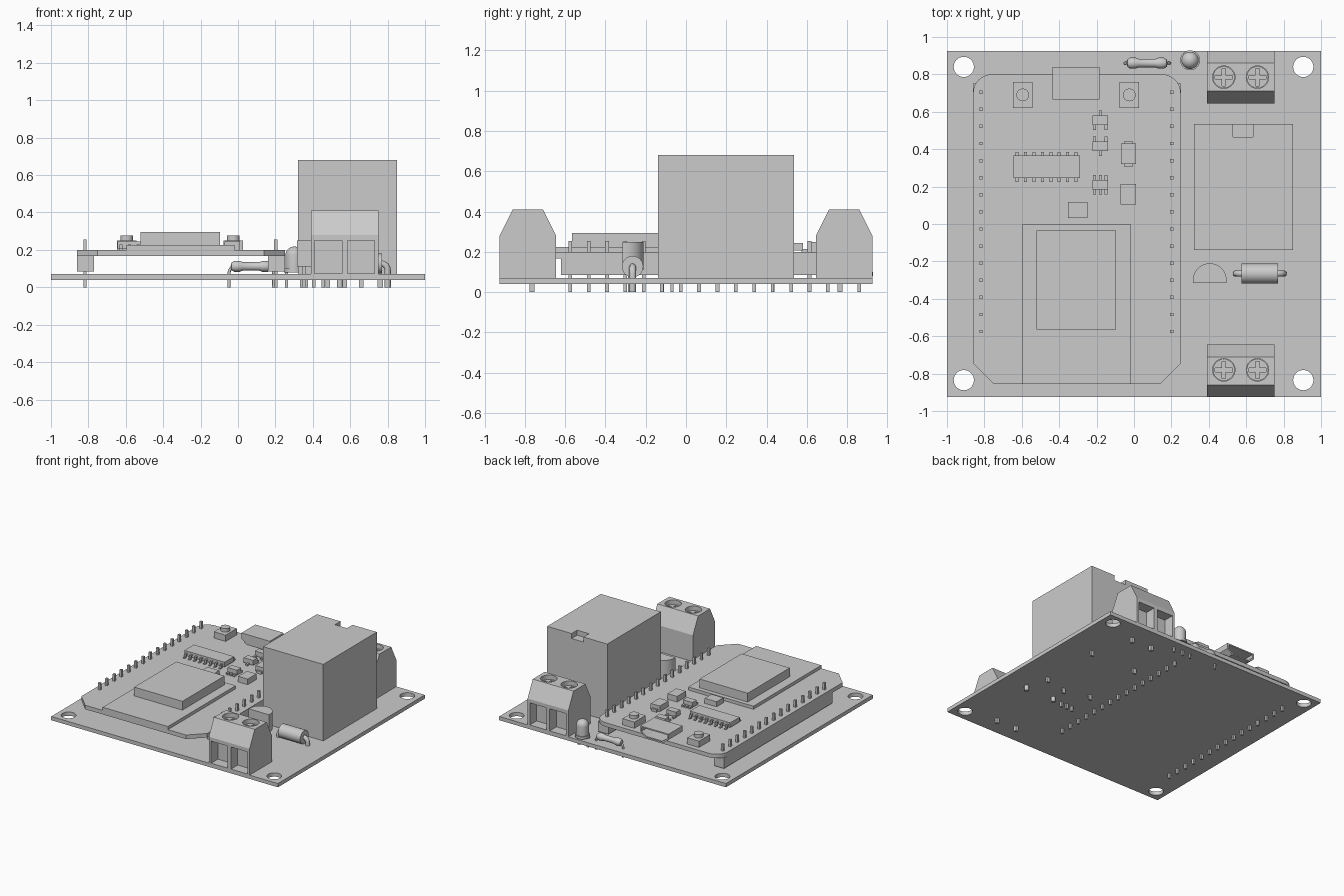
import bpy, bmesh, math
from mathutils import Vector, Matrix

cube = bpy.data.objects.get("Cube")
if cube:
    bpy.data.objects.remove(cube, do_unlink=True)

grey = bpy.data.materials.new("light_grey")
grey.use_nodes = True
tone = (0.6, 0.6, 0.6, 1)
grey.diffuse_color = tone
grey.node_tree.nodes["Principled BSDF"].inputs["Base Color"].default_value = tone

BOARD = 0.07    # top of the base board
UPPER = 0.20    # top of the raised board


def finish(name, bm, smooth=False):
    bmesh.ops.recalc_face_normals(bm, faces=bm.faces)
    mesh = bpy.data.meshes.new(name)
    bm.to_mesh(mesh)
    bm.free()
    mesh.materials.append(grey)
    ob = bpy.data.objects.new(name, mesh)
    bpy.context.collection.objects.link(ob)
    bpy.ops.object.select_all(action='DESELECT')
    ob.select_set(True)
    bpy.context.view_layer.objects.active = ob
    if smooth:
        bpy.ops.object.shade_smooth_by_angle(angle=math.radians(35))
    return ob


def add_box(bm, x0, x1, y0, y1, z0, z1):
    m = Matrix.Translation(((x0 + x1) / 2, (y0 + y1) / 2, (z0 + z1) / 2))
    bmesh.ops.create_cube(bm, size=1, matrix=m @ Matrix.Diagonal((x1 - x0, y1 - y0, z1 - z0, 1)))


def boxes(name, *specs):
    bm = bmesh.new()
    for s in specs:
        add_box(bm, *s)
    return finish(name, bm)


def block(x, y, rx, ry, z0, z1):
    return (x - rx, x + rx, y - ry, y + ry, z0, z1)


def add_cylinder(bm, x, y, r, z0, z1, n=32):
    bmesh.ops.create_cone(bm, cap_ends=True, segments=n, radius1=r, radius2=r, depth=z1 - z0,
                          matrix=Matrix.Translation((x, y, (z0 + z1) / 2)))


def prism(name, points, axis, a, b, smooth=False):
    """Extrude a flat outline from a to b along the axis."""
    bm = bmesh.new()
    place = (lambda p: (a, *p)) if axis == 'x' else (lambda p: (p[0], a, p[1])) if axis == 'y' else (lambda p: (*p, a))
    face = bm.faces.new([bm.verts.new(place(p)) for p in points])
    out = bmesh.ops.extrude_face_region(bm, geom=[face])
    step = Vector([b - a if axis == c else 0 for c in 'xyz'])
    bmesh.ops.translate(bm, vec=step, verts=[v for v in out['geom'] if isinstance(v, bmesh.types.BMVert)])
    return finish(name, bm, smooth)


def cut(ob, cutter):
    mod = ob.modifiers.new("cut", 'BOOLEAN')
    mod.operation, mod.solver, mod.object = 'DIFFERENCE', 'EXACT', cutter
    bpy.context.view_layer.objects.active = ob
    bpy.ops.object.modifier_apply(modifier=mod.name)
    bpy.data.objects.remove(cutter, do_unlink=True)


def lathe(name, profile, origin, axis='z', n=32):
    """Spin (radius, height) points around the axis through the origin."""
    bm = bmesh.new()
    verts = [bm.verts.new((r, 0, h)) for r, h in profile]
    edges = [bm.edges.new(p) for p in zip(verts, verts[1:])]
    bmesh.ops.spin(bm, geom=verts + edges, cent=(0, 0, 0), axis=(0, 0, 1), angle=math.tau, steps=n)
    bmesh.ops.remove_doubles(bm, verts=bm.verts, dist=0.0002)
    turn = Matrix.Rotation(math.pi / 2, 4, 'Y') if axis == 'x' else Matrix()
    bmesh.ops.transform(bm, matrix=Matrix.Translation(origin) @ turn, verts=bm.verts)
    return finish(name, bm, True)


def bent_lead(name, x0, x1, y, z, r):
    """Wire running along x with both ends bent down through the board."""
    c = bpy.data.curves.new(name, 'CURVE')
    c.dimensions, c.bevel_depth, c.bevel_resolution, c.use_fill_caps = '3D', r, 2, True
    path = [(x0, 0.0)]
    bend = 0.035
    for x, s in ((x0, 1), (x1, -1)):
        turn = [(x + s * bend * (1 - math.cos(t * math.pi / 8)),
                 z - bend + bend * math.sin(t * math.pi / 8)) for t in range(5)]
        path += turn if s > 0 else turn[::-1]
    path.append((x1, 0.0))
    sp = c.splines.new('POLY')
    sp.points.add(len(path) - 1)
    for p, (px, pz) in zip(sp.points, path):
        p.co = (px, y, pz, 1)
    c.materials.append(grey)
    bpy.context.collection.objects.link(bpy.data.objects.new(name, c))


# Base board with mounting holes
base = boxes("base_board", (-1, 1, -0.925, 0.925, 0.04, BOARD))
bm = bmesh.new()
for x in (-0.91, 0.905):
    for y in (-0.835, 0.84):
        add_cylinder(bm, x, y, 0.054, 0, 0.2)
cut(base, finish("hole_cutter", bm))

# Relay with a notch in its top rear edge, and its pins
relay = boxes("relay", (0.32, 0.85, -0.14, 0.535, BOARD, 0.68))
cut(relay, boxes("notch_cutter", (0.53, 0.635, 0.465, 0.6, 0.64, 0.75)))
boxes("relay_pins", *[block(x, y, 0.014, 0.008, 0, 0.05) for x, y in
      ((0.36, 0.43), (0.76, 0.43), (0.36, -0.07), (0.76, -0.07), (0.57, -0.12))])


# Screw terminals, wire openings facing outward
def terminal(name, side, y_screw):
    outline = [(0.645, BOARD), (0.925, BOARD), (0.925, 0.28), (0.86, 0.41), (0.71, 0.41), (0.645, 0.28)]
    body = prism(name, [(side * y, z) for y, z in outline], 'x', 0.39, 0.75)
    ys = sorted((side * 0.84, side * 0.97))
    cut(body, boxes("opening_cutter", (0.41, 0.555, *ys, 0.074, 0.25), (0.585, 0.73, *ys, 0.074, 0.25)))
    holes, screws, slots = bmesh.new(), bmesh.new(), []
    for x in (0.48, 0.66):
        add_cylinder(holes, x, y_screw, 0.06, 0.35, 0.5)
        add_cylinder(screws, x, y_screw, 0.058, 0.34, 0.375)
        slots += [block(x, y_screw, 0.046, 0.01, 0.36, 0.4), block(x, y_screw, 0.01, 0.046, 0.36, 0.4)]
    cut(body, finish("screw_hole_cutter", holes))
    heads = finish(name + "_screws", screws)
    for i in (0, 1):
        cut(heads, boxes("slot_cutter", *slots[i::2]))
    boxes(name + "_pins", *[block(x, side * 0.765, 0.012, 0.012, 0, 0.05) for x in (0.48, 0.66)])


terminal("front_terminal", -1, -0.78)
terminal("rear_terminal", 1, 0.785)

# Raised board: chamfered at the front, rounded at the rear
outline = [(-0.86, -0.745), (-0.75, -0.855), (0.14, -0.855), (0.25, -0.745)]
for cx, start in ((0.15, 0), (-0.76, math.pi / 2)):
    outline += [(cx + 0.1 * math.cos(start + k * math.pi / 16), 0.70 + 0.1 * math.sin(start + k * math.pi / 16))
                for k in range(9)]
prism("raised_board", outline, 'z', 0.168, UPPER)

# Header strips and their pins
for name, x in (("left", 0.205), ("right", -0.815)):
    boxes(name + "_header", block(x, 0.065, 0.045, 0.685, 0.085, 0.168))
    boxes(name + "_header_pins", *[block(x - 0.003, -0.575 + 0.0914 * i, 0.009, 0.009, 0, 0.255)
                                   for i in range(15)])

# Radio module and shield
boxes("radio_module", (-0.595, -0.02, -0.855, 0.0, UPPER, 0.225))
boxes("radio_shield", (-0.52, -0.095, -0.565, -0.035, 0.225, 0.295))

# Rear socket, open at the back
socket = prism("rear_socket", [(-0.39, UPPER), (-0.23, UPPER), (-0.185, 0.235), (-0.185, 0.28),
                               (-0.435, 0.28), (-0.435, 0.235)], 'y', 0.665, 0.84)
cut(socket, prism("socket_cutter", [(-0.38, 0.21), (-0.24, 0.21), (-0.197, 0.24), (-0.197, 0.27),
                                    (-0.423, 0.27), (-0.423, 0.24)], 'y', 0.70, 0.9))

# Push buttons
for name, x in (("left_button", -0.025), ("right_button", -0.595)):
    boxes(name + "_body", block(x, 0.69, 0.052, 0.07, UPPER, 0.25))
    bm = bmesh.new()
    add_cylinder(bm, x, 0.69, 0.034, 0.25, 0.277, 24)
    finish(name + "_cap", bm, True)

# Main chip with stepped legs
boxes("main_chip", (-0.645, -0.29, 0.245, 0.365, 0.207, 0.245))
legs = []
for i in range(8):
    x = -0.625 + 0.045 * i
    for s in (-1, 1):
        for a, b, z0, z1 in ((0.055, 0.08, 0.22, 0.23), (0.072, 0.08, UPPER, 0.23), (0.072, 0.097, UPPER, 0.208)):
            legs.append((x - 0.008, x + 0.008, *sorted((0.305 + s * a, 0.305 + s * b)), z0, z1))
boxes("main_chip_legs", *legs)


# Small three to five legged parts: up and down give leg offsets in x
def small_chip(name, y, up, down):
    boxes(name, block(-0.18, y, 0.042, 0.026, 0.206, 0.245))
    boxes(name + "_legs", *[block(-0.18 + dx, y + s * 0.035, 0.008, 0.017, UPPER, 0.215)
                            for s, row in ((1, up), (-1, down)) for dx in row])


small_chip("rear_transistor", 0.555, (0,), (-0.03, 0.03))
small_chip("middle_transistor", 0.415, (-0.03, 0.03), (0,))
small_chip("regulator", 0.21, (-0.03, 0, 0.03), (-0.03, 0, 0.03))
boxes("flat_diode", block(-0.03, 0.375, 0.04, 0.055, 0.205, 0.25), block(-0.03, 0.375, 0.022, 0.07, UPPER, 0.22))
boxes("capacitor", block(-0.03, 0.16, 0.042, 0.055, UPPER, 0.245))
boxes("indicator_lamp", block(-0.30, 0.075, 0.052, 0.043, UPPER, 0.24))

# Resistor with bulged ends
lathe("resistor", [(0, -0.11), (0.02, -0.105), (0.029, -0.09), (0.029, -0.06), (0.023, -0.045),
                   (0.023, 0.045), (0.029, 0.06), (0.029, 0.09), (0.02, 0.105), (0, 0.11)],
      (0.07, 0.86, 0.112), 'x')
bent_lead("resistor_lead", -0.048, 0.19, 0.86, 0.112, 0.008)

# Domed lamp
dome = [(0.046 * math.cos(k * math.pi / 16), 0.172 + 0.046 * math.sin(k * math.pi / 16)) for k in range(9)]
lathe("domed_lamp", [(0, 0.08), (0.053, 0.08), (0.053, 0.1), (0.046, 0.1)] + dome, (0.30, 0.875, 0))
boxes("domed_lamp_leads", *[block(x, 0.86, 0.008, 0.008, 0, 0.09) for x in (0.26, 0.34)])

# Half-round transistor
arc = [(0.405 + 0.09 * math.cos(k * math.pi / 20), -0.30 + 0.09 * math.sin(k * math.pi / 20)) for k in range(21)]
prism("transistor", [(0.315, -0.315), (0.495, -0.315)] + arc, 'z', 0.11, 0.25, True)
boxes("transistor_legs", *[block(0.405 + dx, -0.28, 0.009, 0.009, 0, 0.12) for dx in (-0.05, 0, 0.05)])

# Barrel diode
lathe("barrel_diode", [(0, -0.098), (0.053, -0.098), (0.053, 0.098), (0, 0.098)], (0.673, -0.265, 0.127), 'x')
bent_lead("barrel_diode_lead", 0.545, 0.80, -0.265, 0.127, 0.017)
